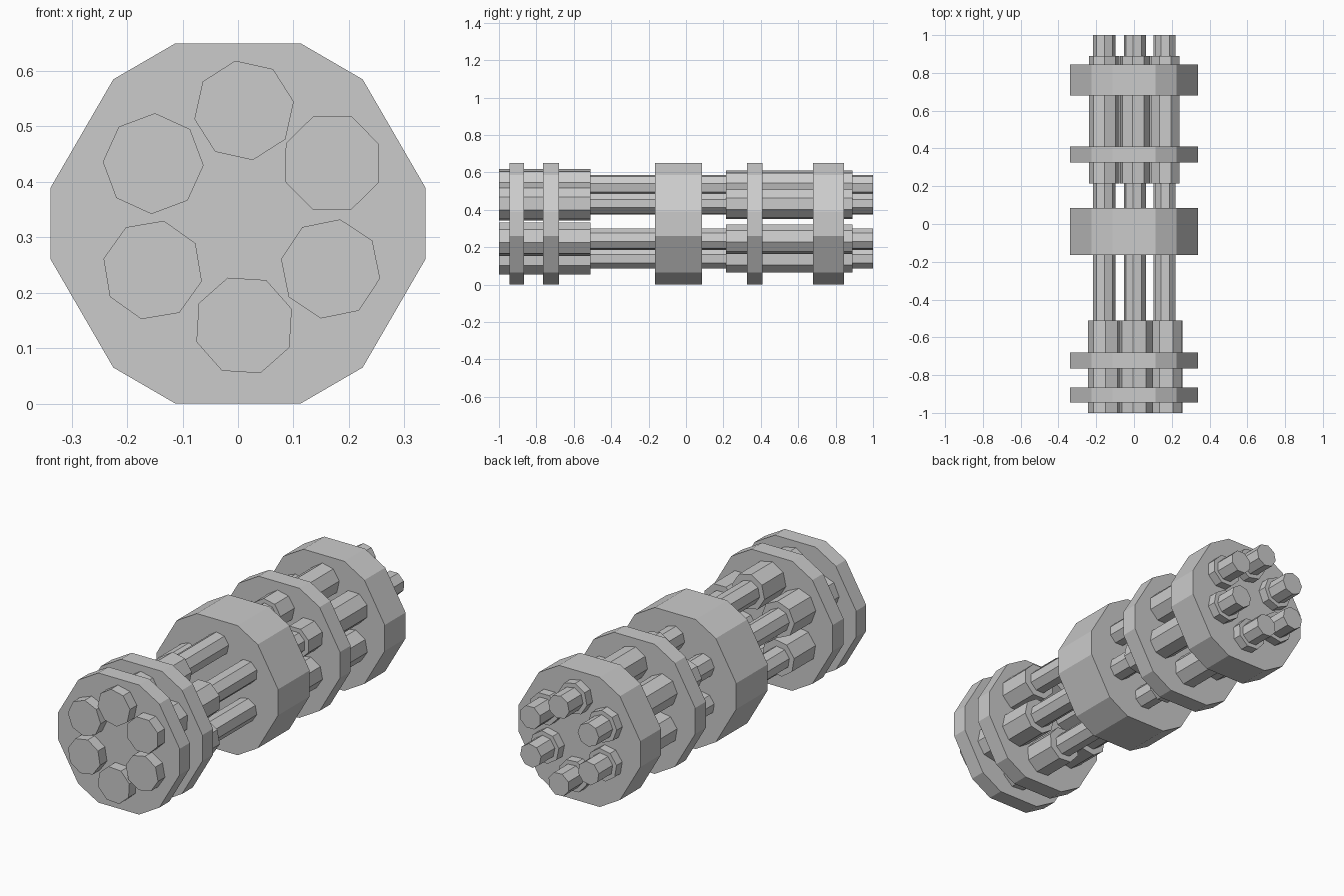
import bpy
import bmesh
from math import cos, sin, radians

if "Cube" in bpy.data.objects:
    bpy.data.objects.remove(bpy.data.objects["Cube"])

grey = bpy.data.materials.new("plain grey")
grey.use_nodes = True
grey.diffuse_color = (0.6, 0.6, 0.6, 1)
grey.node_tree.nodes["Principled BSDF"].inputs["Base Color"].default_value = (0.6, 0.6, 0.6, 1)

MID_Z = 0.325


def prism(name, profile, y0, y1):
    """Extrude a closed (x, z) profile along y, flat shaded."""
    bm = bmesh.new()
    face = bm.faces.new([bm.verts.new((x, y0, z)) for x, z in profile])
    out = bmesh.ops.extrude_face_region(bm, geom=[face], use_keep_orig=True)
    moved = [v for v in out["geom"] if isinstance(v, bmesh.types.BMVert)]
    bmesh.ops.translate(bm, verts=moved, vec=(0, y1 - y0, 0))
    bmesh.ops.recalc_face_normals(bm, faces=bm.faces)
    mesh = bpy.data.meshes.new(name)
    bm.to_mesh(mesh)
    bm.free()
    mesh.materials.append(grey)
    obj = bpy.data.objects.new(name, mesh)
    bpy.context.collection.objects.link(obj)
    return obj


def octagon(cx, cz, radius, phase):
    angles = [radians(phase + 45 * i) for i in range(8)]
    return [(cx + radius * cos(a), cz + radius * sin(a)) for a in angles]


# Clamp plates: hexagons with cut corners, mirrored from one quarter
quarter = [(0.338, 0.065), (0.225, 0.26), (0.113, 0.325)]
half = quarter + [(-x, z) for x, z in reversed(quarter)]
plate = [(x, MID_Z + z) for x, z in half + [(-x, -z) for x, z in half]]

plates = {
    "front_plate": (-0.945, -0.865),
    "second_plate": (-0.765, -0.68),
    "middle_collar": (-0.165, 0.085),
    "rear_ring": (0.325, 0.41),
    "rear_collar": (0.68, 0.845),
}
for name, (y0, y1) in plates.items():
    prism(name, plate, y0, y1)

# Six barrels: centre x, centre z, turn of the octagon
barrels = {
    "top": (0.011, 0.529, 10),
    "upper_left": (0.170, 0.434, 22),
    "lower_left": (0.167, 0.243, 34),
    "bottom": (0.011, 0.141, 19),
    "lower_right": (-0.154, 0.241, 32),
    "upper_right": (-0.153, 0.433, 43),
}
for side, (x, z, phase) in barrels.items():
    prism(side + "_muzzle", octagon(x, z, 0.091, phase), -1.0, -0.51)
    prism(side + "_rear_sleeve", octagon(x - 0.005, z, 0.081, phase), 0.215, 0.89)
    prism(side + "_rod", octagon(x - 0.005, z, 0.059, phase), -0.55, 1.0)
